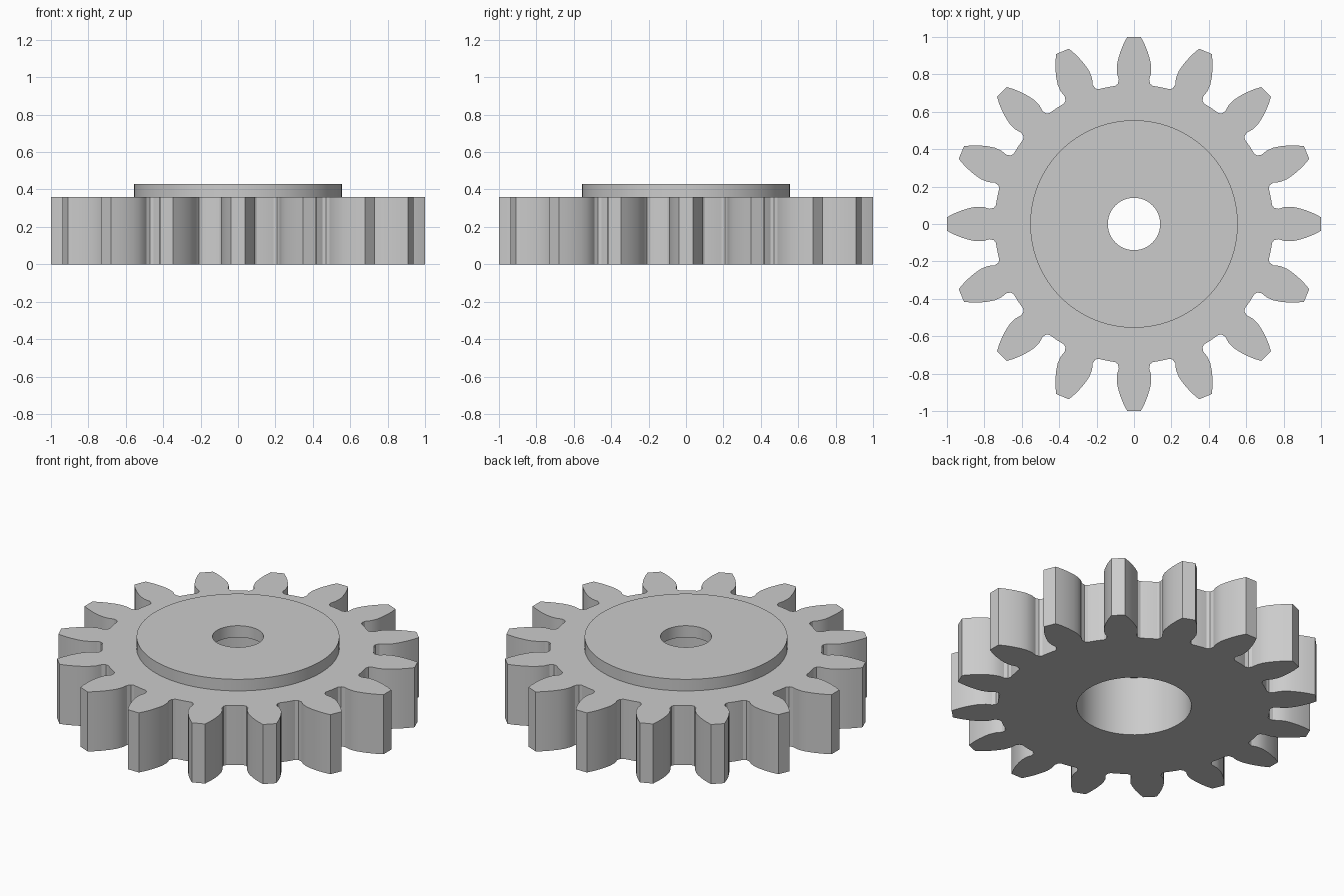
import bpy
import bmesh
import math

if "Cube" in bpy.data.objects:
    bpy.data.objects.remove(bpy.data.objects["Cube"], do_unlink=True)

TEETH = 16
SEGMENTS = 96
THICKNESS = 0.36
ROOT = 0.745

# Half a tooth, from root to tip: (distance along tooth, half width)
HALF_TOOTH = [(0.738, 0.1), (0.75, 0.086), (0.772, 0.081), (0.805, 0.091),
              (0.845, 0.092), (0.88, 0.085), (0.92, 0.073), (0.96, 0.057),
              (0.999, 0.037)]

# Hub section, from the counterbore mouth to the foot of the raised boss: (radius, z)
HUB = [(0.314, 0), (0.314, THICKNESS), (0.14, THICKNESS),
       (0.14, 0.43), (0.555, 0.43), (0.555, THICKNESS)]


def gear_outline():
    """Points around the toothed rim."""
    pitch = math.tau / TEETH
    tooth = [(r, -w) for r, w in HALF_TOOTH] + [(r, w) for r, w in reversed(HALF_TOOTH)]
    # Root arc up to the next tooth
    for f in (0.4, 0.5, 0.6):
        tooth.append((ROOT * math.cos(pitch * f), ROOT * math.sin(pitch * f)))
    points = []
    for i in range(TEETH):
        c, s = math.cos(i * pitch), math.sin(i * pitch)
        points += [(x * c - y * s, x * s + y * c) for x, y in tooth]
    return points


def circle(radius):
    return [(radius * math.cos(math.tau * i / SEGMENTS),
             radius * math.sin(math.tau * i / SEGMENTS)) for i in range(SEGMENTS)]


def add_loop(bm, points, z):
    """A closed ring of vertices and edges."""
    verts = [bm.verts.new((x, y, z)) for x, y in points]
    edges = [bm.edges.new((v, verts[i - 1])) for i, v in enumerate(verts)]
    return verts, edges


def add_wall(bm, a, b):
    for i in range(len(a)):
        bm.faces.new((a[i - 1], a[i], b[i], b[i - 1]))


bm = bmesh.new()

# Toothed rim
rim_bottom = add_loop(bm, gear_outline(), 0)
rim_top = add_loop(bm, gear_outline(), THICKNESS)
add_wall(bm, rim_bottom[0], rim_top[0])

# Counterbore, shaft hole and raised boss
hub = [add_loop(bm, circle(r), z) for r, z in HUB]
for lower, upper in zip(hub, hub[1:]):
    add_wall(bm, lower[0], upper[0])

# Flat gear faces between the rim and the hub
for rim, inner in ((rim_bottom, hub[0]), (rim_top, hub[-1])):
    bmesh.ops.triangle_fill(bm, edges=rim[1] + inner[1], use_beauty=True)

bmesh.ops.recalc_face_normals(bm, faces=bm.faces)
mesh = bpy.data.meshes.new("spur_gear")
bm.to_mesh(mesh)
bm.free()

# Plain grey metal
grey = bpy.data.materials.new("grey")
grey.use_nodes = True
grey.diffuse_color = (0.6, 0.6, 0.6, 1)
grey.node_tree.nodes["Principled BSDF"].inputs["Base Color"].default_value = (0.6, 0.6, 0.6, 1)
mesh.materials.append(grey)

gear = bpy.data.objects.new("spur_gear", mesh)
bpy.context.collection.objects.link(gear)
bpy.ops.object.select_all(action='DESELECT')
gear.select_set(True)
bpy.context.view_layer.objects.active = gear
bpy.ops.object.shade_smooth_by_angle(angle=math.radians(25))
